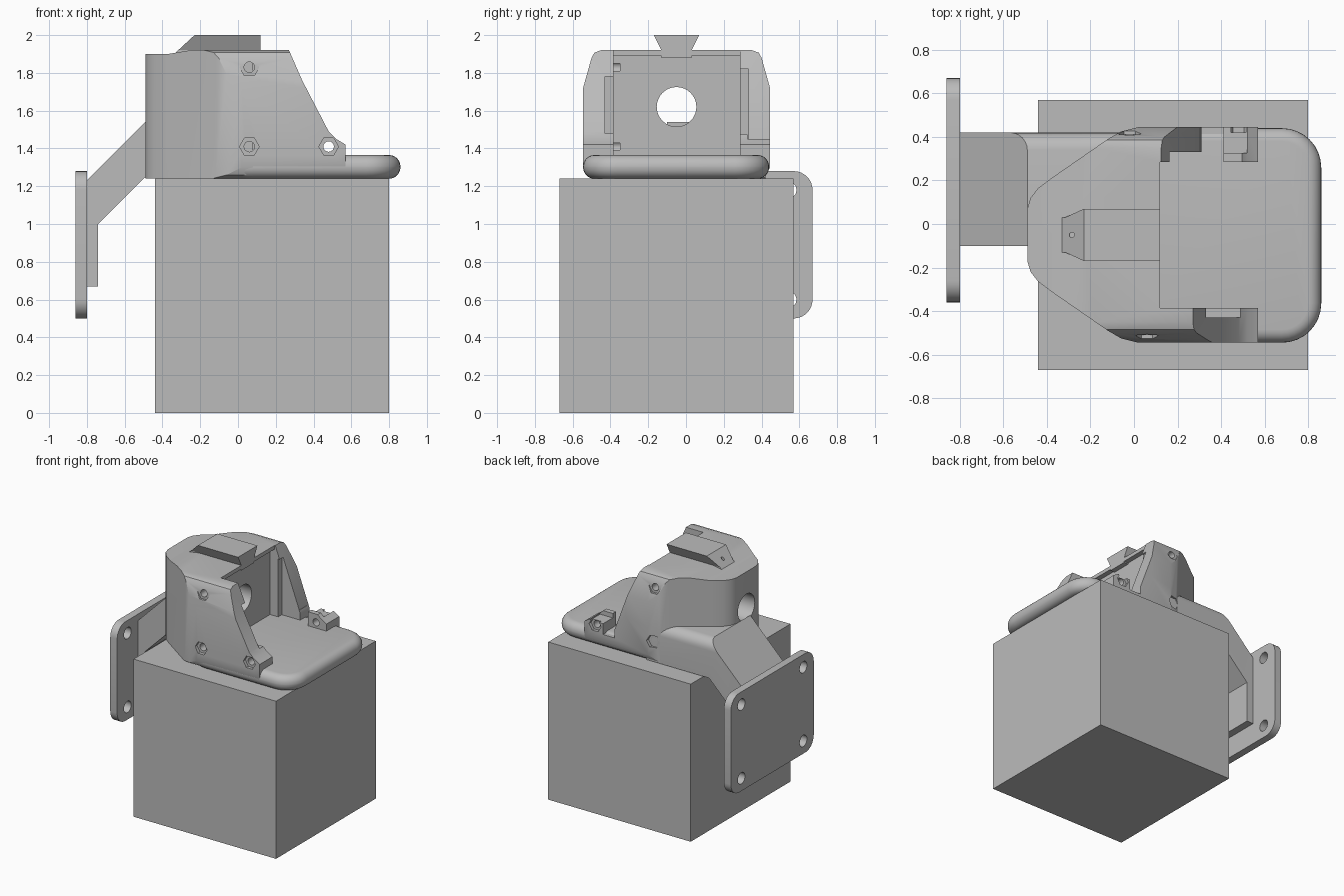
import bpy, bmesh, math
from math import cos, sin, pi

old = bpy.data.objects.get("Cube")
if old:
    bpy.data.objects.remove(old, do_unlink=True)

grey = bpy.data.materials.new("plain grey")
grey.use_nodes = True
GREY = (0.5, 0.5, 0.5, 1)
grey.diffuse_color = GREY
grey.node_tree.nodes["Principled BSDF"].inputs["Base Color"].default_value = GREY

MID = -0.05  # y of the housing's symmetry plane


def prism(name, pts, axis, lo, hi):
    """Extrude a 2D outline along an axis from lo to hi."""
    place = {"x": lambda a, b, t: (t, a, b),
             "y": lambda a, b, t: (a, t, b),
             "z": lambda a, b, t: (a, b, t)}[axis]
    bm = bmesh.new()
    ends = [[bm.verts.new(place(a, b, t)) for a, b in pts] for t in (lo, hi)]
    for ring in ends:
        bm.faces.new(ring)
    n = len(pts)
    for i in range(n):
        j = (i + 1) % n
        bm.faces.new((ends[0][i], ends[0][j], ends[1][j], ends[1][i]))
    bmesh.ops.recalc_face_normals(bm, faces=bm.faces)
    mesh = bpy.data.meshes.new(name)
    bm.to_mesh(mesh)
    bm.free()
    mesh.materials.append(grey)
    ob = bpy.data.objects.new(name, mesh)
    bpy.context.collection.objects.link(ob)
    return ob


def rect(a0, a1, b0, b1):
    return [(a0, b0), (a1, b0), (a1, b1), (a0, b1)]


def round_rect(a0, a1, b0, b1, r, steps=8):
    pts = []
    corners = [(a1 - r, b1 - r), (a0 + r, b1 - r), (a0 + r, b0 + r), (a1 - r, b0 + r)]
    for k, (a, b) in enumerate(corners):
        for i in range(steps + 1):
            t = pi / 2 * (k + i / steps)
            pts.append((a + r * cos(t), b + r * sin(t)))
    return pts


def circle(a, b, r, n=24):
    return [(a + r * cos(2 * pi * i / n), b + r * sin(2 * pi * i / n)) for i in range(n)]


def mirrored(half):
    """Close a half outline by mirroring its y coordinate about MID."""
    return half


def activate(ob):
    bpy.ops.object.select_all(action="DESELECT")
    ob.select_set(True)
    bpy.context.view_layer.objects.active = ob


def boolean(ob, tool, op="DIFFERENCE"):
    mod = ob.modifiers.new("cut", "BOOLEAN")
    mod.operation, mod.solver, mod.object = op, "EXACT", tool
    activate(ob)
    bpy.ops.object.modifier_apply(modifier=mod.name)
    bpy.data.objects.remove(tool, do_unlink=True)


def smooth(ob, degrees=30):
    activate(ob)
    bpy.ops.object.shade_smooth_by_angle(angle=math.radians(degrees))


# Pedestal block
prism("pedestal_block", rect(-0.44, 0.80, -0.67, 0.57), "z", 0, 1.24)

# Tray with rounded rim
tray = prism("tray", round_rect(-0.1, 0.86, -0.545, 0.44, 0.18), "z", 1.24, 1.365)
rim = tray.modifiers.new("rim", "BEVEL")
rim.width, rim.segments, rim.limit_method = 0.06, 6, "ANGLE"
rim.angle_limit = math.radians(60)
activate(tray)
bpy.ops.object.modifier_apply(modifier="rim")
smooth(tray, 40)

# Housing: plan outline trimmed by side and end profiles
plan = [(-0.49, 0.12), (-0.475, 0.17), (-0.44, 0.215), (-0.38, 0.26),
        (-0.12, 0.44), (-0.06, 0.475), (0.02, 0.495), (0.57, 0.495)]
outline = [(x, MID + w) for x, w in plan] + [(x, MID - w) for x, w in reversed(plan)]
housing = prism("housing", outline, "z", 1.24, 1.93)

side = [(-0.6, 1.2), (-0.6, 1.9), (-0.37, 1.9), (-0.25, 1.92), (0.27, 1.92),
        (0.34, 1.76), (0.48, 1.49), (0.52, 1.45), (0.57, 1.42), (0.6, 1.2)]
boolean(housing, prism("side_trim", side, "y", -1, 1), "INTERSECT")

end = [(0.43, 1.24), (0.475, 1.26), (0.495, 1.3), (0.495, 1.72),
       (0.45, 1.88), (0.435, 1.907), (0.4, 1.92)]
end_outline = [(MID + w, z) for w, z in end] + [(MID - w, z) for w, z in reversed(end)]
boolean(housing, prism("end_trim", end_outline, "x", -1, 1), "INTERSECT")

# Open bay, wall recesses and the cut-back left wall
boolean(housing, prism("bay", rect(0.12, 1, -0.385, 0.285), "z", 1.355, 3))
boolean(housing, prism("inner_bay", rect(0.08, 0.2, -0.385, 0.285), "z", 1.355, 1.89))
boolean(housing, prism("right_recess", rect(0.2, 0.5, -0.43, -0.3), "z", 1.48, 1.78))
boolean(housing, prism("left_recess", rect(0.15, 0.4, 0.2, 0.33), "z", 1.355, 1.82))
left_gap = [(0.12, 2), (0.125, 1.92), (0.31, 1.42), (0.31, 1.355), (0.41, 1.355),
            (0.41, 1.475), (0.48, 1.475), (0.7, 1.475), (0.7, 2)]
boolean(housing, prism("left_gap", left_gap, "y", 0.2, 0.6))
boolean(housing, prism("lug_notch", rect(0.3, 0.52, 0.325, 0.5), "z", 1.44, 1.6))

# Cable hole through the rear wall
boolean(housing, prism("cable_hole", circle(MID, 1.62, 0.105, 32), "x", -0.7, 0.3))

# Screw holes with hexagonal pockets on both sides
for sign, shift in ((-1, 0), (1, -0.08)):
    for x, z, skin in ((0.06 + shift, 1.83, 0.46), (0.06 + shift, 1.41, 0.47), (0.48, 1.41, 0.47)):
        for pts, depth in ((circle(x, z, 0.052, 6), skin), (circle(x, z, 0.028, 16), 0.3)):
            lo, hi = sorted((MID + sign * depth, MID + sign * 0.7))
            boolean(housing, prism("screw_hole", pts, "y", lo, hi))
smooth(housing, 28)

# Dovetail shoe on the roof
shoe = prism("roof_shoe", [(-0.13, 1.88), (0.03, 1.88), (0.03, 1.92), (0.07, 2), (-0.17, 2), (-0.13, 1.92)],
             "x", -0.36, 0.12)
boolean(shoe, prism("shoe_slope", [(-0.36, 1.88), (-0.23, 2), (-0.23, 2.1), (0.2, 2.1), (0.2, 1.8), (-0.36, 1.8)],
                    "y", -1, 1), "INTERSECT")
boolean(shoe, prism("shoe_hole", circle(-0.285, MID, 0.012, 12), "z", 1.9, 2.1))

# Cranked support arm with one rounded upper edge
arm_side = [(0.05, 1.245), (0.05, 1.54), (-0.49, 1.54), (-0.80, 1.23), (-0.80, 0.67),
            (-0.74, 0.67), (-0.74, 1.0), (-0.495, 1.245)]
arm = prism("support_arm", arm_side, "y", -0.10, 0.42)
bm = bmesh.new()
bm.from_mesh(arm.data)
edge = [e for e in bm.edges if all(v.co.y > 0.4 and v.co.z > 1.5 for v in e.verts)]
bmesh.ops.bevel(bm, geom=edge, offset=0.08, segments=6, profile=0.5, affect="EDGES")
bm.to_mesh(arm.data)
bm.free()
boolean(arm, prism("arm_clearance", circle(MID, 1.62, 0.105, 32), "x", -0.49, 0.3))
smooth(arm, 28)

# Wall plate with four bolt holes
plate = prism("wall_plate", round_rect(-0.36, 0.67, 0.50, 1.28, 0.1), "x", -0.86, -0.80)
for y in (-0.23, 0.54):
    for z in (0.60, 1.18):
        boolean(plate, prism("bolt_hole", circle(y, z, 0.045, 20), "x", -1, -0.7))
smooth(plate, 28)
